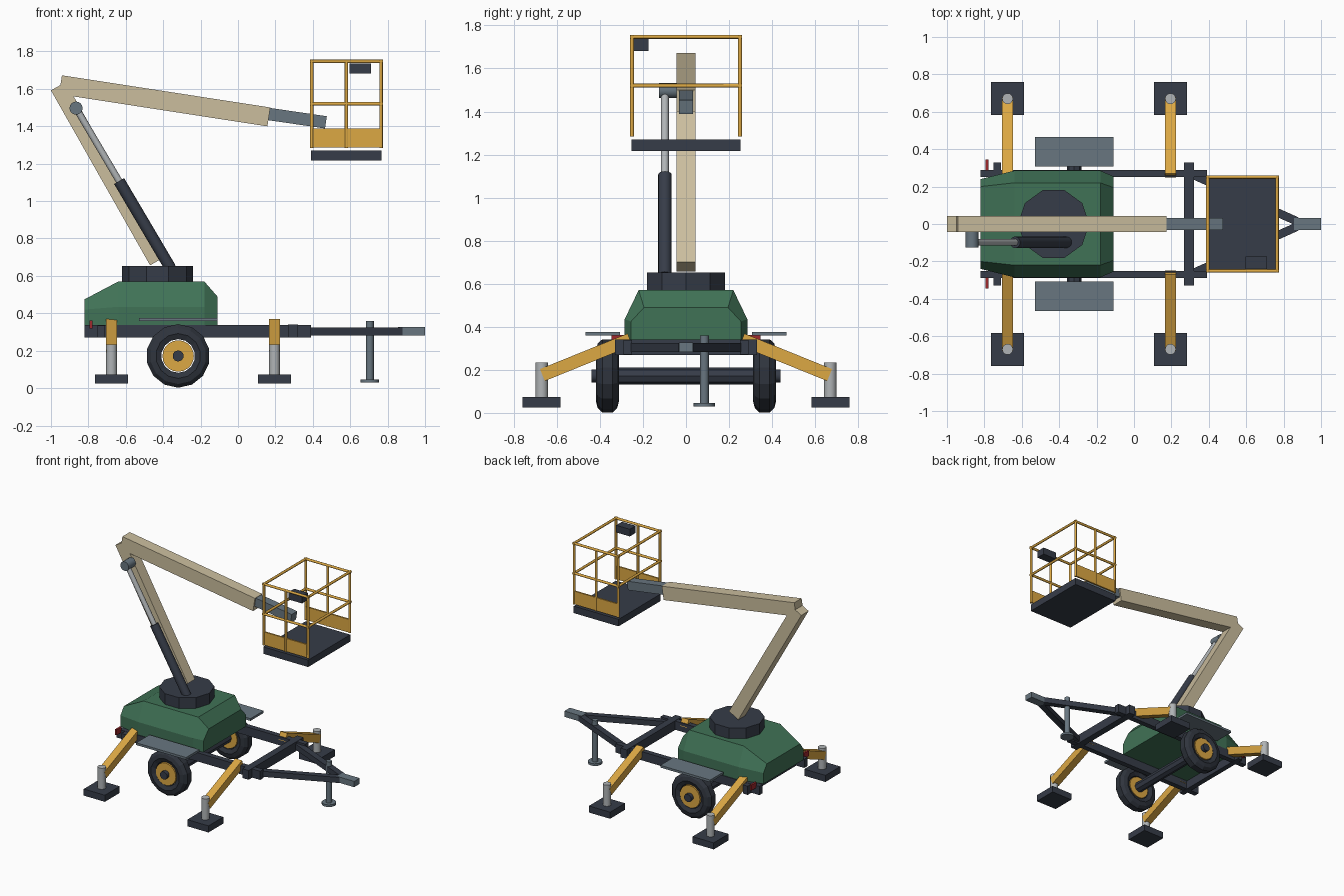
import bpy, bmesh, math
from mathutils import Vector, Matrix

cube = bpy.data.objects.get("Cube")
if cube:
    bpy.data.objects.remove(cube, do_unlink=True)


def material(name, *srgb):
    lin = [((c / 255 + 0.055) / 1.055) ** 2.4 for c in srgb] + [1]
    m = bpy.data.materials.new(name)
    m.use_nodes = True
    m.diffuse_color = lin
    m.node_tree.nodes["Principled BSDF"].inputs["Base Color"].default_value = lin
    return m


DARK = material("dark_steel", 54, 60, 72)
TYRE = material("tyre_rubber", 47, 52, 61)
GREEN = material("body_green", 64, 114, 86)
YELLOW = material("safety_yellow", 220, 168, 68)
TAN = material("boom_tan", 203, 190, 158)
SLATE = material("slate_metal", 104, 118, 128)
CHROME = material("light_metal", 176, 180, 182)
RED = material("lamp_red", 160, 40, 45)


def finish(name, bm, mat, smooth=False):
    bmesh.ops.recalc_face_normals(bm, faces=bm.faces)
    me = bpy.data.meshes.new(name)
    bm.to_mesh(me)
    bm.free()
    me.materials.append(mat)
    ob = bpy.data.objects.new(name, me)
    bpy.context.collection.objects.link(ob)
    if smooth:
        bpy.ops.object.select_all(action='DESELECT')
        ob.select_set(True)
        bpy.context.view_layer.objects.active = ob
        bpy.ops.object.shade_smooth_by_angle(angle=math.radians(50))
    return ob


def box(name, mat, x, y, z):
    """Box from (min, max) ranges on each axis."""
    bm = bmesh.new()
    size = [r[1] - r[0] for r in (x, y, z)]
    mid = [(r[1] + r[0]) / 2 for r in (x, y, z)]
    bmesh.ops.create_cube(bm, size=1, matrix=Matrix.Translation(mid) @ Matrix.Diagonal((*size, 1)))
    return finish(name, bm, mat)


def frame(p, q):
    """Matrix at the middle of p-q: local z along it, local x sideways."""
    p, q = Vector(p), Vector(q)
    d = (q - p).normalized()
    side = d.cross((0, 0, 1))
    side = side.normalized() if side.length > 0.01 else Vector((1, 0, 0))
    m = Matrix((side, d.cross(side), d)).transposed().to_4x4()
    m.translation = (p + q) / 2
    return m, (q - p).length


def beam(name, mat, p, q, width, height):
    m, length = frame(p, q)
    bm = bmesh.new()
    bmesh.ops.create_cube(bm, size=1, matrix=m @ Matrix.Diagonal((width, height, length, 1)))
    return finish(name, bm, mat)


def rod(name, mat, p, q, radius, sides=16, smooth=True):
    m, length = frame(p, q)
    bm = bmesh.new()
    bmesh.ops.create_cone(bm, cap_ends=True, segments=sides, radius1=radius,
                          radius2=radius, depth=length, matrix=m)
    return finish(name, bm, mat, smooth)


def loft(name, mat, rings, closed=False):
    """Skin between rings of equal length; ends capped unless closed."""
    bm = bmesh.new()
    loops = [[bm.verts.new(p) for p in ring] for ring in rings]
    pairs = list(zip(loops, loops[1:])) + ([(loops[-1], loops[0])] if closed else [])
    n = len(loops[0])
    for a, b in pairs:
        for i in range(n):
            j = (i + 1) % n
            bm.faces.new((a[i], a[j], b[j], b[i]))
    if not closed:
        bm.faces.new(loops[0])
        bm.faces.new(loops[-1])
    return finish(name, bm, mat)


SIDES = (("right", -1), ("left", 1))


def span(s, a, b):
    return sorted((s * a, s * b))


# Chassis frame
for tag, s in SIDES:
    box(f"chassis_rail_{tag}", DARK, (-0.82, 0.39), span(s, 0.25, 0.29), (0.272, 0.338))
    beam(f"drawbar_arm_{tag}", DARK, (0.30, s * 0.27, 0.303), (0.87, s * 0.015, 0.303), 0.045, 0.042)
    box(f"tail_lamp_{tag}", RED, (-0.793, -0.779), span(s, 0.285, 0.345), (0.32, 0.362))
box("front_cross_member", DARK, (0.267, 0.32), (-0.33, 0.33), (0.27, 0.34))
box("rear_cross_member", DARK, (-0.75, -0.71), (-0.33, 0.33), (0.27, 0.336))
box("tow_coupler", SLATE, (0.855, 1.0), (-0.033, 0.033), (0.282, 0.326))

# Jockey stand
rod("jockey_post", SLATE, (0.705, 0.085, 0.04), (0.705, 0.085, 0.36), 0.021, 12)
rod("jockey_foot", SLATE, (0.705, 0.085, 0.03), (0.705, 0.085, 0.047), 0.05, 12)

# Axle, wheels and mudguards
WX, WZ = -0.32, 0.172
rod("axle_beam", DARK, (WX, -0.33, WZ), (WX, 0.33, WZ), 0.039, 8, False)
half = [(0.09, 0.04), (0.12, 0.053), (0.15, 0.045), (0.17, 0.024)]
section = half + [(r, -w) for r, w in reversed(half)]
for tag, s in SIDES:
    rings = []
    for k in range(14):
        a = math.tau * k / 14
        rings.append([(WX + r * math.sin(a), s * 0.365 + w, WZ - r * math.cos(a)) for r, w in section])
    loft(f"tyre_{tag}", TYRE, rings, closed=True)
    rod(f"wheel_rim_{tag}", YELLOW, (WX, s * 0.325, WZ), (WX, s * 0.41, WZ), 0.084, 20)
    rod(f"wheel_hub_{tag}", DARK, (WX, s * 0.3, WZ), (WX, s * 0.438, WZ), 0.03, 10)
    box(f"mudguard_{tag}", SLATE, (-0.53, -0.11), span(s, 0.307, 0.466), (0.359, 0.376))

# Outriggers
for end, x in (("rear", -0.676), ("front", 0.195)):
    for tag, s in SIDES:
        beam(f"{end}_outrigger_arm_{tag}", YELLOW, (x, s * 0.26, 0.341), (x, s * 0.667, 0.176), 0.058, 0.06)
        rod(f"{end}_outrigger_leg_{tag}", CHROME, (x, s * 0.67, 0.07), (x, s * 0.67, 0.234), 0.029)
        box(f"{end}_outrigger_pad_{tag}", DARK, (x - 0.089, x + 0.089), span(s, 0.582, 0.76), (0.024, 0.074))

# Body cover: stations of (x, half width, shoulder z, top half width, top z)
stations = [(-0.82, 0.24, 0.42, 0.20, 0.475), (-0.64, 0.285, 0.435, 0.22, 0.57),
            (-0.18, 0.285, 0.435, 0.22, 0.57), (-0.11, 0.255, 0.425, 0.195, 0.49)]
loft("body_cover", GREEN, [[(x, -w, 0.338), (x, w, 0.338), (x, w, sh), (x, t, top), (x, -t, top), (x, -w, sh)]
                           for x, w, sh, t, top in stations])

# Turntable
bm = bmesh.new()
bmesh.ops.create_cone(bm, cap_ends=True, segments=10, radius1=0.19, radius2=0.19, depth=0.1,
                      matrix=Matrix.Translation((-0.43, 0, 0.602)) @ Matrix.Rotation(math.pi / 2, 4, 'Z'))
finish("turntable", bm, DARK)

# Booms
beam("lower_boom", TAN, (-0.431, 0, 0.679), (-0.961, 0, 1.614), 0.088, 0.09)
beam("upper_boom", TAN, (-0.949, 0, 1.622), (0.165, 0, 1.45), 0.088, 0.102)
beam("boom_extension", SLATE, (0.10, 0, 1.475), (0.47, 0, 1.421), 0.066, 0.066)

# Lift cylinder
CY = -0.098
top, low = Vector((-0.866, CY, 1.497)), Vector((-0.36, CY, 0.64))
joint = top.lerp(low, 0.455)
rod("cylinder_rod", CHROME, top, joint.lerp(low, 0.1), 0.018)
rod("cylinder_barrel", DARK, joint, low, 0.031)
rod("cylinder_pin", SLATE, (top.x, -0.125, top.z), (top.x, -0.04, top.z), 0.035)

# Work platform
X0, X1, Y = 0.394, 0.765, 0.251
box("platform_floor", DARK, (0.39, 0.767), (-0.253, 0.253), (1.217, 1.27))
R = 0.0095
for tag, s in SIDES:
    for label, x in (("inner", X0), ("middle", (X0 + X1) / 2), ("outer", X1)):
        rod(f"guard_post_{label}_{tag}", YELLOW, (x, s * Y, 1.285), (x, s * Y, 1.75), R, 8)
    box(f"toe_board_{tag}", YELLOW, (X0 - 0.005, X1 + 0.005), span(s, Y - 0.006, Y + 0.006), (1.287, 1.387))
for label, z in (("middle", 1.52), ("top", 1.747)):
    for tag, s in SIDES:
        rod(f"{label}_rail_{tag}", YELLOW, (X0 - R, s * Y, z), (X1 + R, s * Y, z), R, 8)
    for tag, x in (("inner", X0), ("outer", X1)):
        rod(f"{label}_rail_{tag}", YELLOW, (x, -Y - R, z), (x, Y + R, z), R, 8)
box("control_box", DARK, (0.595, 0.71), (-0.245, -0.175), (1.682, 1.736))
